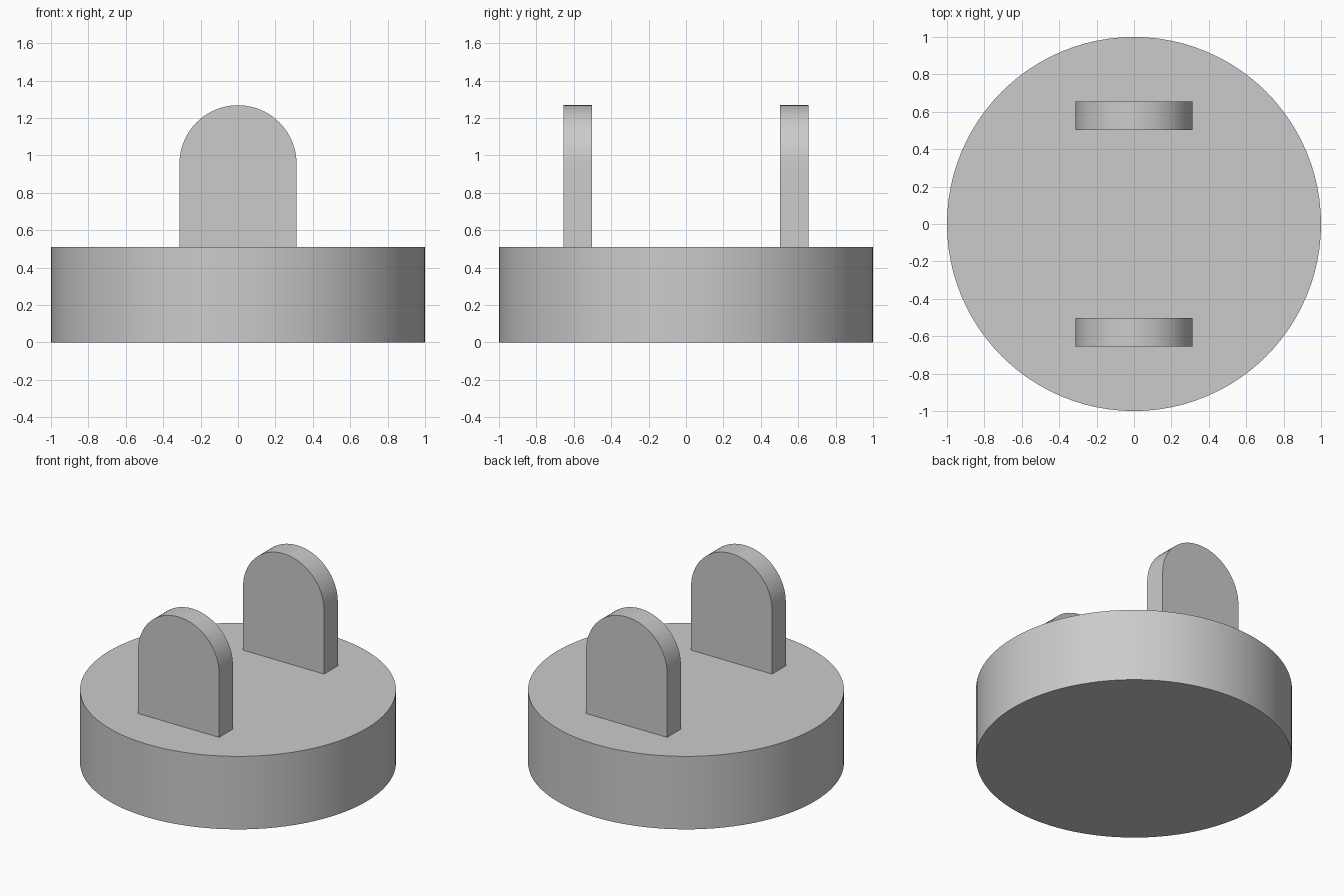
import bpy
import bmesh
from math import pi, cos, sin, radians

cube = bpy.data.objects.get("Cube")
if cube:
    bpy.data.objects.remove(cube, do_unlink=True)

BASE_HEIGHT = 0.51
TAB_RADIUS = 0.313
TAB_SPRING = 0.955    # height where the round top begins
TAB_INNER, TAB_OUTER = 0.503, 0.655

grey = bpy.data.materials.new("light_grey")
grey.use_nodes = True
colour = (0.6, 0.6, 0.6, 1)
grey.diffuse_color = colour
grey.node_tree.nodes["Principled BSDF"].inputs["Base Color"].default_value = colour


def finish(obj):
    """Apply the material and smooth the curved sides only."""
    obj.data.materials.append(grey)
    bpy.ops.object.select_all(action="DESELECT")
    obj.select_set(True)
    bpy.context.view_layer.objects.active = obj
    bpy.ops.object.shade_smooth_by_angle(angle=radians(30))


def make_tab(name, y_start, y_end, steps=32):
    """Upright plate with a semicircular top, extruded along y."""
    profile = [(-TAB_RADIUS, BASE_HEIGHT), (TAB_RADIUS, BASE_HEIGHT)]
    for i in range(steps + 1):
        a = pi * i / steps
        profile.append((TAB_RADIUS * cos(a), TAB_SPRING + TAB_RADIUS * sin(a)))
    bm = bmesh.new()
    face = bm.faces.new([bm.verts.new((x, y_start, z)) for x, z in profile])
    result = bmesh.ops.extrude_face_region(bm, geom=[face])
    moved = [v for v in result["geom"] if isinstance(v, bmesh.types.BMVert)]
    bmesh.ops.translate(bm, verts=moved, vec=(0, y_end - y_start, 0))
    bmesh.ops.recalc_face_normals(bm, faces=bm.faces)
    mesh = bpy.data.meshes.new(name)
    bm.to_mesh(mesh)
    bm.free()
    obj = bpy.data.objects.new(name, mesh)
    bpy.context.collection.objects.link(obj)
    finish(obj)


# Round base
bpy.ops.mesh.primitive_cylinder_add(vertices=96, radius=1, depth=BASE_HEIGHT,
                                    location=(0, 0, BASE_HEIGHT / 2))
base = bpy.context.object
base.name = "round_base"
finish(base)

# Pair of rounded tabs
make_tab("front_tab", -TAB_OUTER, -TAB_INNER)
make_tab("back_tab", TAB_INNER, TAB_OUTER)
